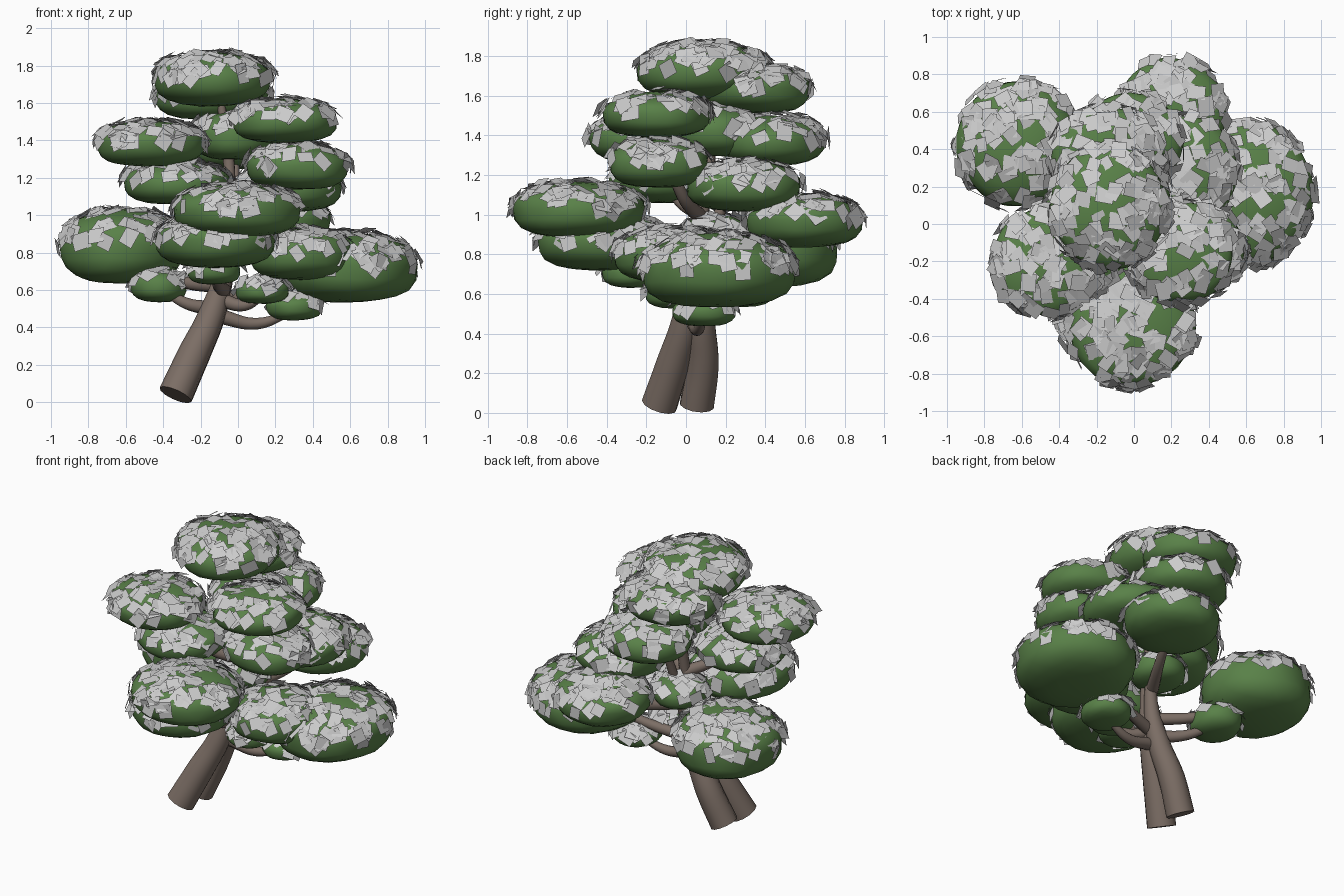
import bpy, bmesh, math, random
from mathutils import Vector, Matrix, noise

if "Cube" in bpy.data.objects:
    bpy.data.objects.remove(bpy.data.objects["Cube"])

random.seed(7)


def material(name, color):
    m = bpy.data.materials.new(name)
    m.diffuse_color = color
    m.use_nodes = True
    m.node_tree.nodes["Principled BSDF"].inputs["Base Color"].default_value = m.diffuse_color
    return m


GREEN = material("foliage_green", (0.10, 0.22, 0.065, 1))
BARK = material("bark_brown", (0.20, 0.155, 0.13, 1))


def finish(name, bm, mat=None, smooth=False):
    me = bpy.data.meshes.new(name)
    bm.to_mesh(me)
    bm.free()
    ob = bpy.data.objects.new(name, me)
    bpy.context.collection.objects.link(ob)
    if mat:
        me.materials.append(mat)
    for p in me.polygons:
        p.use_smooth = smooth
    return ob


def wood(name, points):
    """Tapered tube through (x, y, z, radius) points, turned into a mesh."""
    cu = bpy.data.curves.new(name, 'CURVE')
    cu.dimensions = '3D'
    cu.bevel_depth = 1.0
    cu.bevel_resolution = 4
    cu.resolution_u = 6
    cu.use_fill_caps = True
    sp = cu.splines.new('BEZIER')
    sp.bezier_points.add(len(points) - 1)
    for bp, (x, y, z, r) in zip(sp.bezier_points, points):
        bp.co = (x, y, z)
        bp.radius = r
        bp.handle_left_type = bp.handle_right_type = 'AUTO'
    ob = bpy.data.objects.new(name, cu)
    bpy.context.collection.objects.link(ob)
    bpy.ops.object.select_all(action='DESELECT')
    ob.select_set(True)
    bpy.context.view_layer.objects.active = ob
    bpy.ops.object.convert(target='MESH')
    ob = bpy.context.object
    ob.data.materials.clear()
    ob.data.materials.append(BARK)
    bpy.ops.object.shade_smooth_by_angle(angle=math.radians(40))


def pad_point(d, rx, ry, hz):
    """Domed cushion: round top, deep slightly flattened bowl underneath."""
    z = d.z if d.z > 0 else -1.12 * math.tanh(-1.2 * d.z) / math.tanh(1.2)
    k = 1 + 0.05 * (1 - d.z * d.z) * (abs(d.z) ** 0.5)
    return Vector((d.x * rx * k, d.y * ry * k, z * hz))


# foliage pads: centre x, y, z, radius x, radius y, half height
PADS = [
    (-0.135, 0.09, 1.735, 0.315, 0.33, 0.135),
    (-0.14, 0.36, 1.64, 0.30, 0.27, 0.115),
    (0.25, -0.15, 1.51, 0.28, 0.27, 0.11),
    (-0.47, -0.20, 1.39, 0.29, 0.29, 0.115),
    (-0.02, 0.44, 1.38, 0.28, 0.26, 0.12),
    (0.32, -0.14, 1.265, 0.27, 0.25, 0.115),
    (-0.33, -0.12, 1.18, 0.28, 0.27, 0.11),
    (0.27, 0.29, 1.15, 0.28, 0.29, 0.12),
    (-0.01, -0.54, 1.03, 0.34, 0.33, 0.135),
    (0.20, 0.60, 0.975, 0.29, 0.29, 0.125),
    (-0.12, -0.42, 0.87, 0.32, 0.33, 0.135),
    (-0.62, 0.43, 0.845, 0.33, 0.34, 0.19),
    (0.60, 0.16, 0.73, 0.355, 0.39, 0.175),
    (0.34, -0.08, 0.80, 0.28, 0.28, 0.13),
    (0.30, 0.09, 0.515, 0.15, 0.16, 0.07),
    (-0.42, 0.28, 0.63, 0.15, 0.17, 0.085),
    (-0.13, -0.28, 0.71, 0.14, 0.14, 0.07),
    (0.13, -0.06, 0.60, 0.14, 0.14, 0.065),
    (-0.06, 0.15, 0.91, 0.17, 0.17, 0.09),
    (-0.03, 0.15, 1.43, 0.22, 0.22, 0.12),
]

for i, (cx, cy, cz, rx, ry, hz) in enumerate(PADS):
    c = Vector((cx, cy, cz))
    # solid cushion
    bm = bmesh.new()
    bmesh.ops.create_icosphere(bm, subdivisions=3, radius=1)
    for v in bm.verts:
        d = v.co.normalized()
        wob = 1 + 0.05 * noise.noise(d * 1.5 + c * 5)
        v.co = c + pad_point(d, rx, ry, hz) * wob
    finish(f"foliage_pad_{i + 1}", bm, GREEN, True)

    # flat leaf cards scattered over the upper side
    bm = bmesh.new()
    count = int(1150 * rx * ry) + 8
    for _ in range(count):
        a = random.uniform(0, math.tau)
        if random.random() < 0.55:
            h = math.sqrt(random.random())
        else:
            h = random.uniform(-0.08, 0.9)
        s = math.sqrt(max(0.0, 1 - h * h))
        d = Vector((math.cos(a) * s, math.sin(a) * s, h))
        n = Vector((d.x / rx, d.y / ry, d.z / hz)).normalized()
        n += Vector([random.uniform(-0.25, 0.25) for _ in range(3)])
        p = c + pad_point(d, rx, ry, hz) + n.normalized() * random.uniform(0.0, 0.02)
        rot = n.to_track_quat('Z', 'Y').to_matrix() @ Matrix.Rotation(random.uniform(0, math.tau), 3, 'Z')
        w, l = random.uniform(0.03, 0.045), random.uniform(0.036, 0.054)
        bm.faces.new([bm.verts.new(p + rot @ Vector((u * w, v * l, 0)))
                      for u, v in ((-1, -1), (1, -1), (1, 1), (-1, 1))])
    finish(f"leaf_cards_{i + 1}", bm)

# twin leaning trunks
wood("front_trunk", [(-0.335, -0.135, 0.04, 0.092), (-0.24, -0.065, 0.25, 0.086), (-0.14, 0.0, 0.47, 0.072),
                     (-0.07, 0.04, 0.72, 0.045), (-0.05, 0.08, 1.0, 0.035), (-0.05, 0.12, 1.3, 0.03),
                     (-0.1, 0.12, 1.65, 0.02)])
wood("back_trunk", [(-0.325, 0.055, 0.04, 0.088), (-0.23, 0.085, 0.25, 0.082), (-0.13, 0.08, 0.47, 0.068),
                    (-0.06, 0.09, 0.72, 0.042), (-0.03, 0.15, 0.95, 0.03), (-0.01, 0.3, 1.35, 0.02)])

# side branches: start, bend, end inside a pad
BRANCHES = [
    ((-0.10, 0.04, 0.46), (0.10, 0.06, 0.42), (0.30, 0.09, 0.49)),
    ((-0.10, 0.02, 0.55), (0.04, -0.03, 0.52), (0.15, -0.06, 0.59)),
    ((-0.12, 0.08, 0.50), (-0.28, 0.19, 0.53), (-0.42, 0.28, 0.62)),
    ((-0.08, 0.06, 0.62), (-0.32, 0.24, 0.65), (-0.60, 0.42, 0.80)),
    ((-0.08, 0.05, 0.55), (0.22, 0.12, 0.60), (0.58, 0.16, 0.70)),
    ((-0.08, 0.00, 0.60), (-0.11, -0.18, 0.65), (-0.10, -0.42, 0.86)),
    ((-0.06, 0.10, 0.80), (0.08, 0.34, 0.84), (0.20, 0.60, 0.95)),
    ((-0.05, 0.08, 1.00), (-0.20, -0.04, 1.08), (-0.42, -0.18, 1.36)),
    ((-0.05, 0.08, 0.98), (0.14, -0.02, 1.10), (0.28, -0.14, 1.45)),
]
for i, pts in enumerate(BRANCHES):
    wood(f"branch_{i + 1}", [(*p, r) for p, r in zip(pts, (0.04, 0.031, 0.018))])
